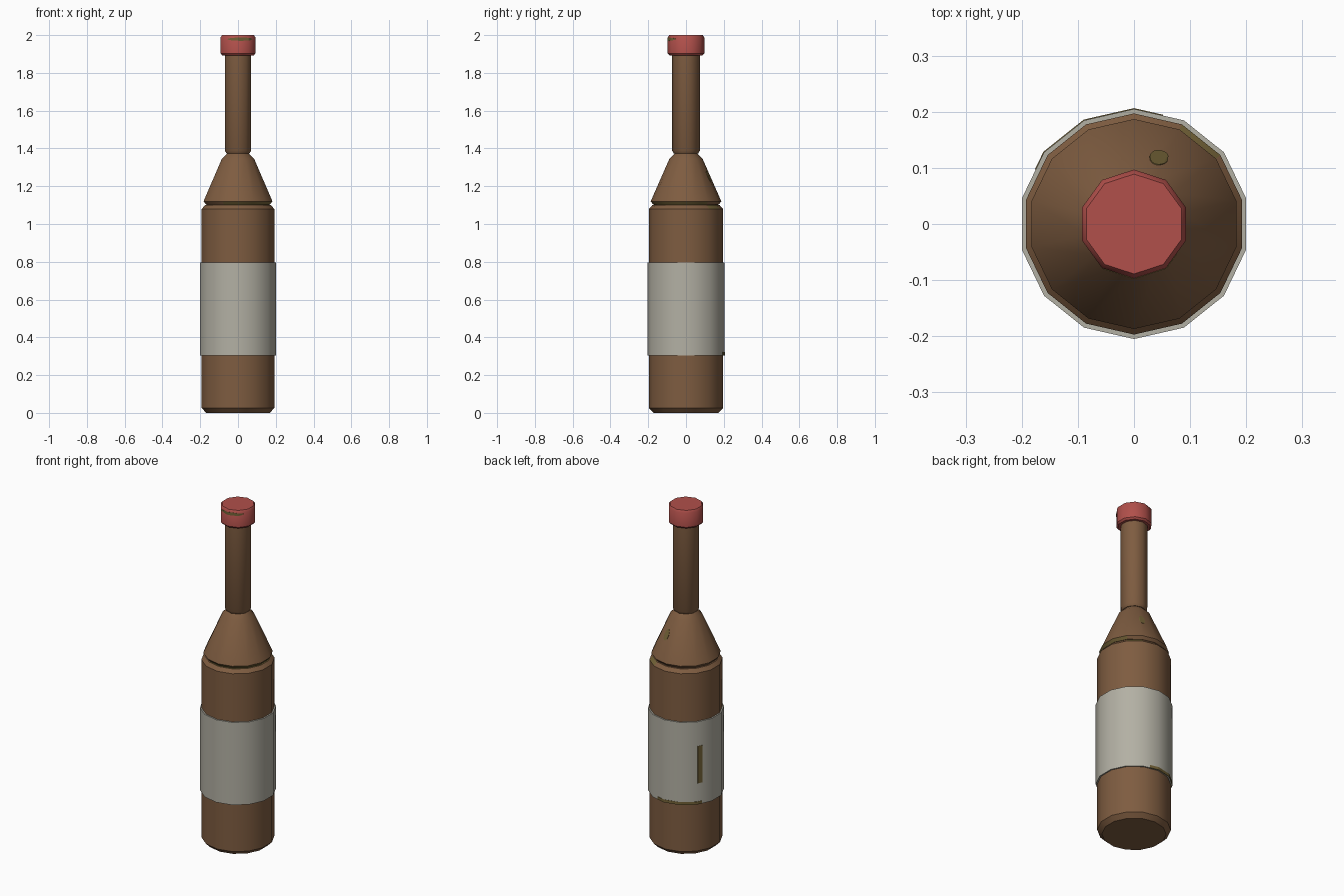
import bpy, bmesh
from math import sin, cos, pi, radians, degrees, atan2, sqrt

cube = bpy.data.objects.get("Cube")
if cube:
    bpy.data.objects.remove(cube)


def material(name, rgb):
    m = bpy.data.materials.new(name)
    m.use_nodes = True
    m.diffuse_color = (*rgb, 1)
    m.node_tree.nodes["Principled BSDF"].inputs["Base Color"].default_value = (*rgb, 1)
    return m


BROWN = material("brown glass", (0.21, 0.108, 0.052))
RED = material("red cap", (0.44, 0.08, 0.07))
PAPER = material("label paper", (0.45, 0.435, 0.37))
MOSS = material("moss stain", (0.17, 0.122, 0.038))


def finish(name, bm, mats):
    bmesh.ops.recalc_face_normals(bm, faces=bm.faces)
    mesh = bpy.data.meshes.new(name)
    bm.to_mesh(mesh)
    bm.free()
    for m in mats:
        mesh.materials.append(m)
    obj = bpy.data.objects.new(name, mesh)
    bpy.context.collection.objects.link(obj)
    bpy.ops.object.select_all(action="DESELECT")
    obj.select_set(True)
    bpy.context.view_layer.objects.active = obj
    bpy.ops.object.shade_smooth_by_angle(angle=radians(38))
    return obj


def lathe(name, profile, sides, mats, closed=False, rule=None):
    """Turn (radius, z) points around z, with one corner towards +y."""
    bm = bmesh.new()
    rings = []
    for r, z in profile:
        angles = [pi / 2 + 2 * pi * i / sides for i in range(sides)]
        rings.append([bm.verts.new((r * cos(a), r * sin(a), z)) for a in angles])
    pairs = list(zip(rings, rings[1:]))
    if closed:
        pairs.append((rings[-1], rings[0]))
    else:
        bm.faces.new(rings[0])
        bm.faces.new(rings[-1])
    for low, high in pairs:
        for i in range(sides):
            j = (i + 1) % sides
            bm.faces.new((low[i], low[j], high[j], high[i]))
    if rule:
        for f in bm.faces:
            c = f.calc_center_median()
            f.material_index = int(rule(degrees(atan2(c.y, c.x)), c.z))
    return finish(name, bm, mats)


def stain(name, az, zs, sides, radius, oval=False):
    """Thin plate lying on the facets of a turned part."""
    step = 360 / sides
    corners = [90 + step * k for k in range(-sides, sides)]
    cols = sorted({az[0] + (az[1] - az[0]) * i / 12 for i in range(13)}
                  | {c for c in corners if az[0] < c < az[1]})
    mid, half = sum(zs) / 2, (zs[1] - zs[0]) / 2
    bm = bmesh.new()
    verts = []
    for a in cols:
        t = 2 * (a - az[0]) / (az[1] - az[0]) - 1
        h = half * max(sqrt(max(0, 1 - t * t)), 0.1) if oval else half
        off = radians((a - 90) % step - step / 2)
        flat = cos(pi / sides) / cos(off)
        verts.append([bm.verts.new(((radius(z) * flat + d) * cos(radians(a)),
                                    (radius(z) * flat + d) * sin(radians(a)), z))
                      for z, d in ((mid - h, -.002), (mid - h, .0015),
                                   (mid + h, .0015), (mid + h, -.002))])
    for p, q in zip(verts, verts[1:]):
        for k in range(4):
            n = (k + 1) % 4
            bm.faces.new((p[k], q[k], q[n], p[n]))
    bm.faces.new(verts[0])
    bm.faces.new(verts[-1])
    finish(name, bm, [MOSS])


# Body, with a stained facet on its upper bevel and stain in the groove
lathe("body", [(.172, 0), (.197, .025), (.197, 1.08), (.178, 1.1), (.17, 1.1), (.17, 1.112)],
      14, [BROWN, MOSS],
      rule=lambda a, z: (1.085 < z < 1.095 and 40 < a < 62) or (1.1 < z < 1.11 and -125 < a < 45))

# Shoulder cone, with a partly stained lower rim
lathe("shoulder", [(.174, 1.104), (.187, 1.12), (.088, 1.345), (.057, 1.375)],
      14, [BROWN, MOSS], rule=lambda a, z: 1.105 < z < 1.118 and -125 < a < 45)

# Neck and cap
lathe("neck", [(.064, 1.373), (.073, 1.388), (.073, 1.91)], 10, [BROWN])
lathe("cap", [(.088, 1.893), (.097, 1.903), (.097, 1.988), (.089, 2)], 10, [RED])

# Wrapped label
lathe("label", [(.19, .305), (.205, .305), (.205, .795), (.19, .795)], 14, [PAPER], closed=True)

# Stains
stain("shoulder_stain", (62, 77), (1.225, 1.285), 14,
      lambda z: .187 - (z - 1.12) * .44, oval=True)
stain("label_streak", (143, 151), (.43, .65), 14, lambda z: .205)
stain("label_edge_stain", (75, 150), (.305, .322), 14, lambda z: .205)
stain("cap_stain", (-125, -35), (1.97, 1.987), 10, lambda z: .097, oval=True)
